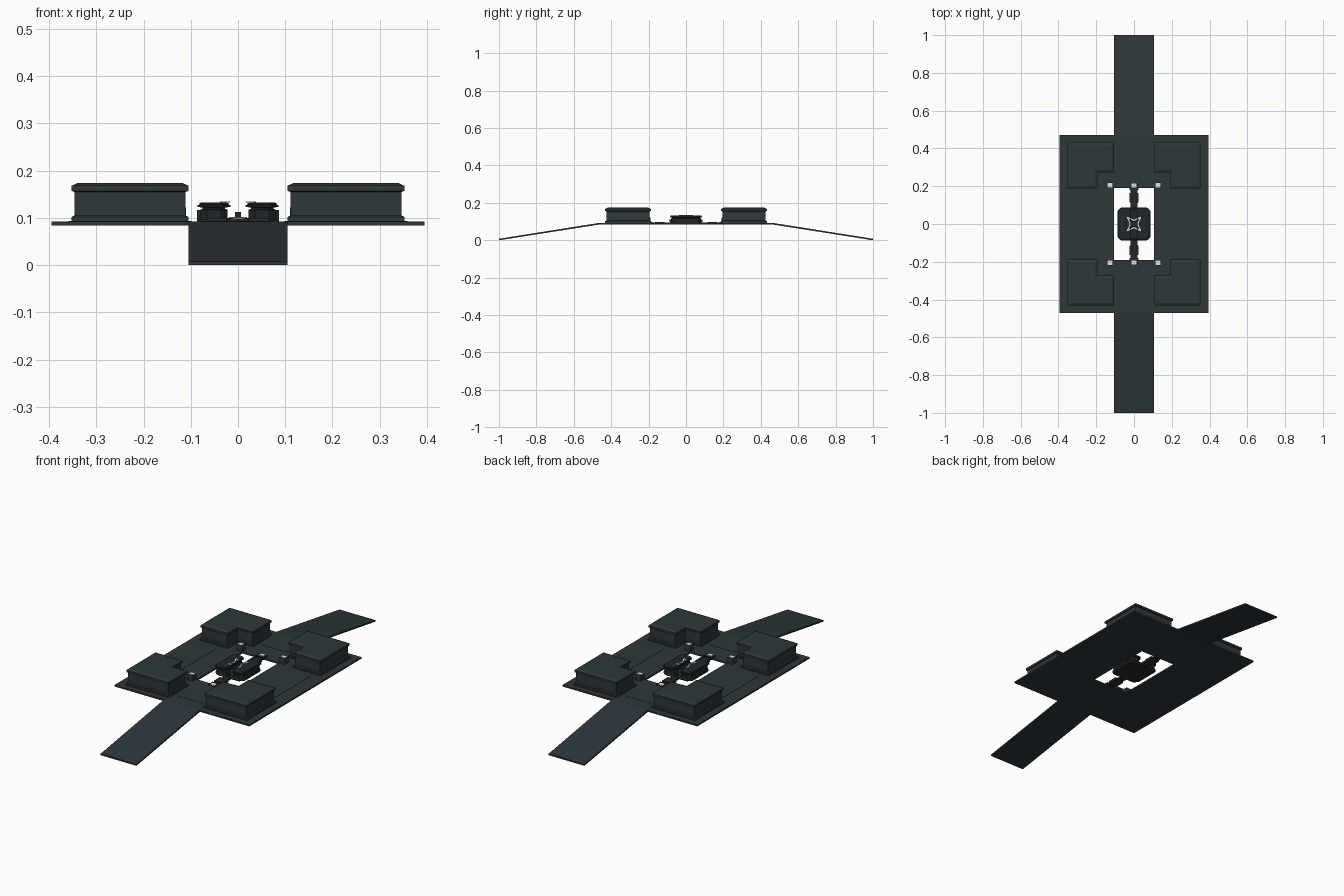
import bpy, bmesh, math
from mathutils import Vector

if "Cube" in bpy.data.objects:
    bpy.data.objects.remove(bpy.data.objects["Cube"])


def material(name, rgb):
    m = bpy.data.materials.new(name)
    m.diffuse_color = (*rgb, 1)
    m.use_nodes = True
    m.node_tree.nodes["Principled BSDF"].inputs["Base Color"].default_value = m.diffuse_color
    return m


SLATE = material("dark slate", (0.027, 0.038, 0.046))
CORE = material("charcoal", (0.016, 0.020, 0.024))
LIGHT = material("pale grey", (0.75, 0.77, 0.78))


def finish(name, bm, mat):
    bmesh.ops.recalc_face_normals(bm, faces=bm.faces)
    me = bpy.data.meshes.new(name)
    bm.to_mesh(me)
    bm.free()
    me.materials.append(mat)
    ob = bpy.data.objects.new(name, me)
    bpy.context.collection.objects.link(ob)
    return ob


def loft(name, rings, mat):
    """Stack outlines given as (points, z) and cap both ends."""
    bm = bmesh.new()
    loops = [[bm.verts.new((x, y, z)) for x, y in pts] for pts, z in rings]
    n = len(loops[0])
    for a, b in zip(loops, loops[1:]):
        for i in range(n):
            j = (i + 1) % n
            bm.faces.new((a[i], a[j], b[j], b[i]))
    bm.faces.new(loops[0][::-1])
    bm.faces.new(loops[-1])
    return finish(name, bm, mat)


def rect(x0, x1, y0, y1):
    return [(x0, y0), (x1, y0), (x1, y1), (x0, y1)]


def chamfered(x0, x1, y0, y1, c):
    return [(x0 + c, y0), (x1 - c, y0), (x1, y0 + c), (x1, y1 - c),
            (x1 - c, y1), (x0 + c, y1), (x0, y1 - c), (x0, y0 + c)]


def box(name, x0, x1, y0, y1, z0, z1, mat):
    return loft(name, [(rect(x0, x1, y0, y1), z0), (rect(x0, x1, y0, y1), z1)], mat)


# Platform frame around a rectangular opening
W, L, HX, HY, Z0, Z1 = 0.395, 0.47, 0.107, 0.19, 0.084, 0.092
bm = bmesh.new()
ring = [[bm.verts.new((x, y, z)) for x, y in rect(-a, a, -b, b)]
        for a, b, z in ((W, L, Z0), (W, L, Z1), (HX, HY, Z1), (HX, HY, Z0))]
for k in range(4):
    a, b = ring[k], ring[(k + 1) % 4]
    for i in range(4):
        j = (i + 1) % 4
        bm.faces.new((a[i], a[j], b[j], b[i]))
finish("platform", bm, SLATE)

# Sloping ramps at both ends
for s, side in ((-1, "front"), (1, "back")):
    bm = bmesh.new()
    prof = ((0.465, 0.084), (0.47, 0.092), (1.0, 0.008), (1.0, 0.0))
    ends = [[bm.verts.new((x, s * y, z)) for y, z in prof] for x in (-0.105, 0.105)]
    for i in range(4):
        j = (i + 1) % 4
        bm.faces.new((ends[0][i], ends[0][j], ends[1][j], ends[1][i]))
    bm.faces.new(ends[0])
    bm.faces.new(ends[1])
    finish(side + "_ramp", bm, SLATE)


# L-shaped corner blocks, with skirt, recessed wall and bevelled cap
def ell(sx, sy, o):
    pts = [(0.20 - o, 0.195 - o), (0.345 + o, 0.195 - o), (0.345 + o, 0.425 + o),
           (0.112 - o, 0.425 + o), (0.112 - o, 0.28 - o), (0.20 - o, 0.28 - o)]
    return [(sx * x, sy * y) for x, y in pts]


block_profile = ((0.007, 0.091), (0.007, 0.102), (0.001, 0.105), (0.001, 0.155),
                 (0.007, 0.157), (0.007, 0.168), (-0.006, 0.174))
for sx in (-1, 1):
    for sy in (-1, 1):
        loft("corner_block", [(ell(sx, sy, o), z) for o, z in block_profile], SLATE)
        loft("block_footing", [(ell(sx, sy, 0.014), 0.091), (ell(sx, sy, 0.014), 0.0935)], SLATE)
        # Small bollards in each notch
        x, y = sx * 0.126, sy * 0.205
        box("bollard", x - 0.016, x + 0.016, y - 0.015, y + 0.015, 0.091, 0.122, SLATE)
        box("bollard_cap", x - 0.013, x + 0.013, y - 0.011, y + 0.011, 0.122, 0.125, LIGHT)

# Shallow deck panels
for s in (-1, 1):
    y, x = s * 0.355, s * 0.275
    box("end_panel", -0.075, 0.075, y - 0.045, y + 0.045, 0.091, 0.0932, SLATE)
    box("side_panel", x - 0.045, x + 0.045, -0.15, 0.15, 0.091, 0.0932, SLATE)

# Struts that carry the core, with collars and pale end markers
for s in (-1, 1):
    def span(name, hx, a, b, z0, z1, mat):
        y0, y1 = sorted((s * a, s * b))
        box(name, -hx, hx, y0, y1, z0, z1, mat)
    span("strut", 0.018, 0.07, 0.195, 0.085, 0.094, CORE)
    span("strut_collar", 0.025, 0.115, 0.165, 0.084, 0.098, CORE)
    span("strut_foot", 0.023, 0.18, 0.215, 0.091, 0.099, CORE)
    span("strut_marker", 0.013, 0.194, 0.216, 0.099, 0.101, LIGHT)
    span("strut_pin", 0.006, 0.07, 0.088, 0.098, 0.112, CORE)

# Core base
loft("core_base", [(chamfered(-0.08, 0.08, -0.08, 0.08, 0.02), 0.084),
                   (chamfered(-0.087, 0.087, -0.087, 0.087, 0.02), 0.092),
                   (chamfered(-0.08, 0.08, -0.08, 0.08, 0.02), 0.100)], CORE)

# Twin core housings with stepped caps
for s in (-1, 1):
    def housing(o):
        x0, x1 = sorted((s * (0.024 - o), s * (0.078 + o)))
        return chamfered(x0, x1, -0.078 - o, 0.078 + o, 0.014)
    loft("core_housing", [(housing(o), z) for o, z in (
        (0.002, 0.092), (0.002, 0.117), (-0.003, 0.119), (-0.003, 0.122), (0.008, 0.123),
        (0.008, 0.127), (0.004, 0.128), (0.004, 0.131), (-0.002, 0.133))], CORE)
    x0, x1 = sorted((s * 0.074, s * 0.087))
    box("core_side_guard", x0, x1, -0.05, 0.05, 0.092, 0.117, CORE)

# Pale four-pointed star outline, laid over the housings and the base between them
inner, outer = 0.019, 0.036
star = []
for k in range(8):
    a = math.radians(45 * k)
    r = inner if k % 2 == 0 else outer * math.sqrt(2)
    star.append(Vector((r * math.cos(a), r * math.sin(a))))
for k in range(8):
    p, q = star[k], star[(k + 1) % 8]
    mid = (p + q) / 2
    for a, b in ((p, mid), (mid, q)):
        side = Vector((-(b - a).y, (b - a).x)).normalized() * 0.0028
        z = 0.1325 if abs((a + b).x / 2) > 0.018 else 0.0995
        pts = [tuple(v) for v in (a - side, b - side, b + side, a + side)]
        loft("star_line", [(pts, z), (pts, z + 0.0018)], LIGHT)
